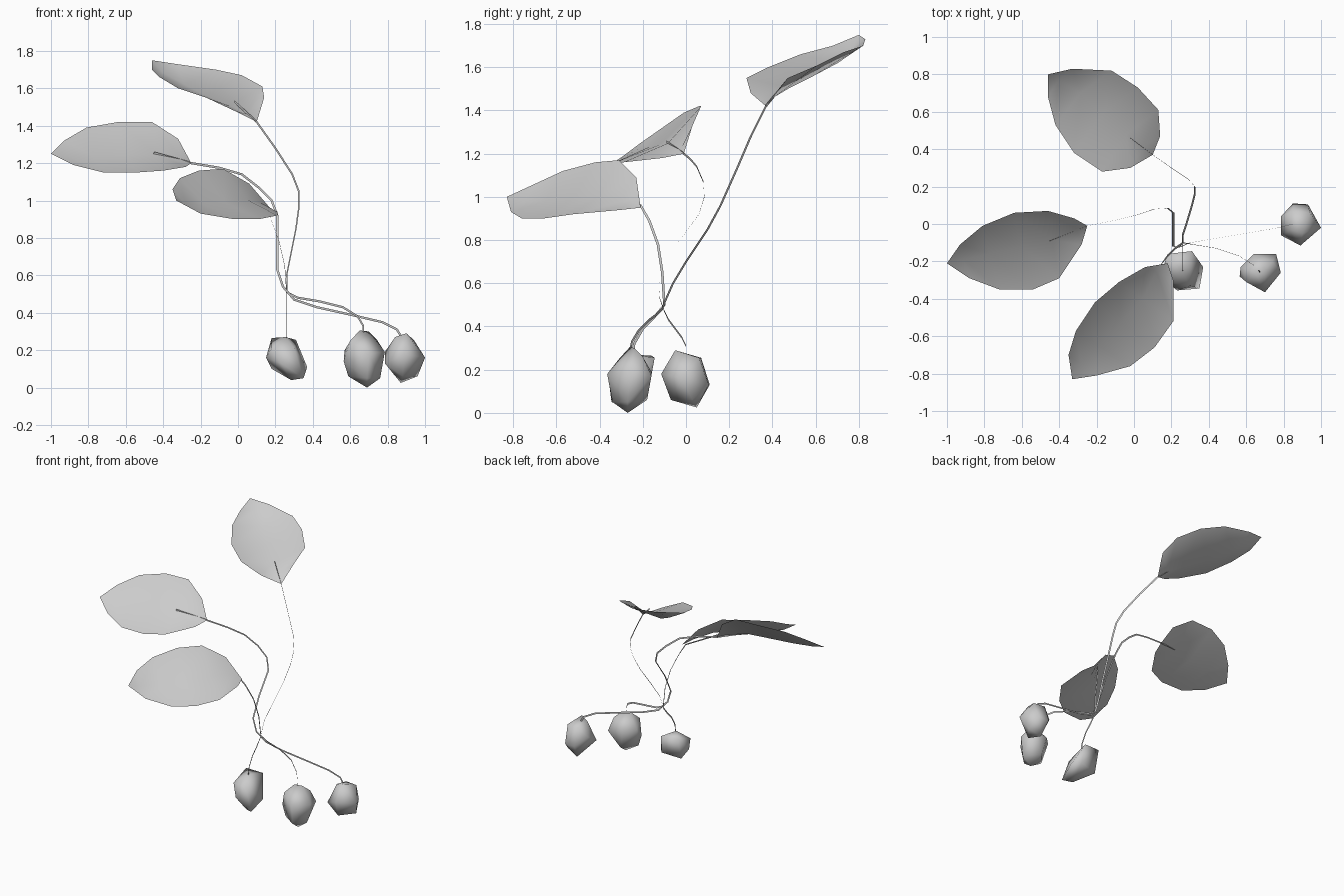
import bpy
import bmesh
from mathutils import Vector

old = bpy.data.objects.get("Cube")
if old:
    bpy.data.objects.remove(old, do_unlink=True)

# One plain grey for the whole plant
GREY = (0.6, 0.6, 0.6, 1)
grey = bpy.data.materials.new("plain grey")
grey.use_nodes = True
grey.diffuse_color = GREY
shader = grey.node_tree.nodes["Principled BSDF"]
shader.inputs["Base Color"].default_value = GREY
shader.inputs["Roughness"].default_value = 0.8


def finish(bm, name):
    """Turn a bmesh into a named, softly shaded object."""
    for face in bm.faces:
        face.smooth = True
    mesh = bpy.data.meshes.new(name)
    bm.to_mesh(mesh)
    bm.free()
    mesh.materials.append(grey)
    obj = bpy.data.objects.new(name, mesh)
    bpy.context.collection.objects.link(obj)
    return obj


def make_leaf(name, base, tip, left, right, sag):
    """A thin blade: two outlines meeting a sunken midrib."""
    base, tip = Vector(base), Vector(tip)
    left = [Vector(p) for p in left]
    right = [Vector(p) for p in right]
    up = (tip - base).cross(left[2] - right[2]).normalized()
    if up.z < 0:
        up.negate()
    depth = (0.7, 1, 1, 0.8, 0.4)
    rib = [(a + b) / 2 - up * sag * d for a, b, d in zip(left, right, depth)]

    bm = bmesh.new()
    start, end = bm.verts.new(base), bm.verts.new(tip)
    rows = [[bm.verts.new(p) for p in row] for row in (left, rib, right)]
    for one, two in zip(rows, rows[1:]):
        bm.faces.new((start, two[0], one[0]))
        bm.faces.new((end, one[-1], two[-1]))
        for i in range(len(one) - 1):
            bm.faces.new((one[i], two[i], two[i + 1], one[i + 1]))
    bmesh.ops.recalc_face_normals(bm, faces=bm.faces[:])
    if sum(f.normal.z for f in bm.faces) < 0:
        bmesh.ops.reverse_faces(bm, faces=bm.faces[:])
    return finish(bm, name)


def make_stem(name, points, normal, half_width=0.006):
    """A flat ribbon following a path, facing along the given normal."""
    pts = [Vector(p) for p in points]
    normal = Vector(normal).normalized()
    bm = bmesh.new()
    pairs = []
    for i, p in enumerate(pts):
        along = pts[min(i + 1, len(pts) - 1)] - pts[max(i - 1, 0)]
        side = normal.cross(along).normalized() * half_width
        pairs.append((bm.verts.new(p - side), bm.verts.new(p + side)))
    for (a, b), (c, d) in zip(pairs, pairs[1:]):
        bm.faces.new((a, b, d, c))
    return finish(bm, name)


def make_berry(name, corners):
    """A chunky faceted fruit wrapped tightly around its corners."""
    bm = bmesh.new()
    for corner in corners:
        bm.verts.new(corner)
    bmesh.ops.convex_hull(bm, input=bm.verts[:])
    loose = [v for v in bm.verts if not v.link_faces]
    bmesh.ops.delete(bm, geom=loose, context="VERTS")
    bmesh.ops.recalc_face_normals(bm, faces=bm.faces[:])
    return finish(bm, name)


# Leaves
make_leaf(
    "back_leaf", (.1, .37, 1.42), (-.46, .8, 1.75),
    [(-.02, .3, 1.48), (-.17, .28, 1.55), (-.32, .38, 1.6),
     (-.42, .53, 1.66), (-.46, .68, 1.7)],
    [(.14, .47, 1.55), (.13, .61, 1.61), (.02, .73, 1.67),
     (-.12, .82, 1.7), (-.33, .83, 1.73)], sag=0.085)
make_leaf(
    "right_leaf", (-.25, -.01, 1.2), (-1, -.21, 1.25),
    [(-.28, -.11, 1.18), (-.4, -.29, 1.16), (-.54, -.35, 1.15),
     (-.72, -.35, 1.15), (-.88, -.29, 1.19)],
    [(-.32, .03, 1.33), (-.46, .07, 1.42), (-.64, .06, 1.42),
     (-.81, -.01, 1.39), (-.93, -.11, 1.32)], sag=0.05)
make_leaf(
    "front_leaf", (.18, -.21, .95), (-.33, -.83, 1),
    [(.06, -.23, 1.09), (-.08, -.31, 1.17), (-.21, -.42, 1.16),
     (-.31, -.57, 1.12), (-.35, -.7, 1.06)],
    [(.21, -.3, .94), (.21, -.52, .92), (.11, -.66, .9),
     (-.02, -.76, .9), (-.2, -.81, .93)], sag=0.045)

# Stems, each running from a leaf down through the knot to a berry
make_stem(
    "back_stem",
    [(-.02, .46, 1.53), (.1, .37, 1.42), (.2, .3, 1.28), (.29, .24, 1.14),
     (.325, .2, 1.05), (.325, .16, .96), (.31, .1, .85), (.28, 0, .7),
     (.26, -.06, .6), (.26, -.1, .51), (.32, -.11, .48), (.44, -.13, .46),
     (.56, -.17, .43), (.64, -.22, .38), (.67, -.25, .33), (.67, -.26, .28)],
    normal=(1, 1, 0))
make_stem(
    "right_stem",
    [(-.45, -.09, 1.255), (-.25, -.01, 1.2), (-.1, .02, 1.175),
     (.02, .05, 1.14), (.11, .08, 1.07), (.18, .085, 1), (.21, .06, .92),
     (.21, -.05, .77), (.21, -.12, .63), (.24, -.125, .54), (.3, -.1, .47),
     (.42, -.08, .43), (.6, -.05, .39), (.77, -.02, .35), (.85, 0, .31),
     (.88, 0, .26)],
    normal=(0, 1, 0))
make_stem(
    "front_stem",
    [(0, -.42, 1), (.15, -.21, .96), (.18, -.17, .89), (.22, -.13, .78),
     (.25, -.11, .65), (.26, -.1, .5), (.26, -.15, .44), (.26, -.2, .39),
     (.26, -.24, .32), (.26, -.25, .25)],
    normal=(1, .2, 0))

# Berries: crown, waist and foot corners
make_berry("front_berry", [
    (.18, -.16, .265), (.31, -.145, .255), (.255, -.25, .27),
    (.18, -.31, .21), (.3, -.33, .21),
    (.37, -.23, .11), (.23, -.355, .13), (.15, -.25, .16), (.32, -.17, .12),
    (.35, -.345, .05), (.285, -.31, .04), (.18, -.2, .1)])
make_berry("middle_berry", [
    (.65, -.26, .305), (.7, -.24, .3), (.6, -.31, .25), (.74, -.2, .26),
    (.57, -.23, .2), (.565, -.28, .14), (.64, -.16, .19), (.76, -.16, .17),
    (.785, -.26, .19), (.7, -.365, .18),
    (.76, -.27, .05), (.59, -.28, .06), (.69, -.34, .05), (.67, -.18, .06),
    (.69, -.27, 0)])
make_berry("left_berry", [
    (.9, -.05, .29), (.84, -.03, .27), (.94, .06, .255), (.85, .07, .255),
    (1, -.02, .16), (.93, .105, .13), (.85, .11, .13), (.785, .04, .19),
    (.785, -.06, .13), (.89, -.115, .18),
    (.96, .03, .06), (.87, .05, .025), (.88, -.07, .06)])
